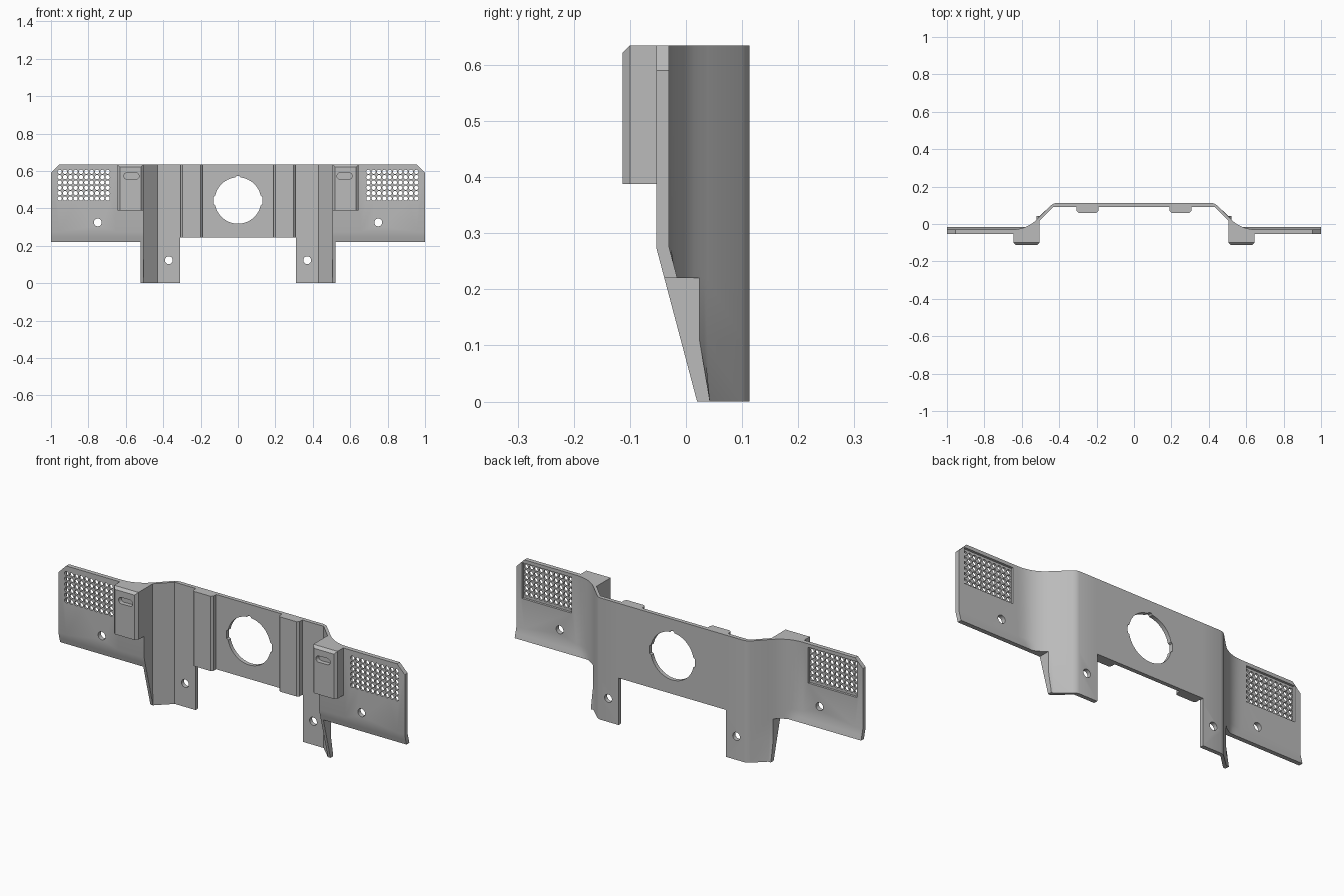
import bpy, bmesh
from math import sin, cos, pi, radians
from mathutils import Vector

if "Cube" in bpy.data.objects:
    bpy.data.objects.remove(bpy.data.objects["Cube"])

grey = bpy.data.materials.new("plain_grey")
grey.use_nodes = True
grey.diffuse_color = (0.5, 0.5, 0.5, 1)
grey.node_tree.nodes["Principled BSDF"].inputs["Base Color"].default_value = (0.5, 0.5, 0.5, 1)

TOP = 0.635
WING_FRONT, WING_BACK = -0.053, -0.03
MID_FRONT, MID_BACK = 0.092, 0.113


def finish(name, bm):
    bmesh.ops.remove_doubles(bm, verts=bm.verts, dist=1e-5)
    bmesh.ops.dissolve_degenerate(bm, edges=bm.edges, dist=1e-5)
    bmesh.ops.recalc_face_normals(bm, faces=bm.faces)
    mesh = bpy.data.meshes.new(name)
    bm.to_mesh(mesh)
    bm.free()
    mesh.materials.append(grey)
    ob = bpy.data.objects.new(name, mesh)
    bpy.context.collection.objects.link(ob)
    return ob


def add_prism(bm, outline, y0, y1):
    """Extrude an (x, z) outline from y0 to y1."""
    a = [bm.verts.new((x, y0, z)) for x, z in outline]
    b = [bm.verts.new((x, y1, z)) for x, z in outline]
    bm.faces.new(a)
    bm.faces.new(b[::-1])
    for i in range(len(a)):
        bm.faces.new((a[i], b[i], b[i - 1], a[i - 1]))


def circle(x, z, r, n):
    return [(x + r * cos(2 * pi * i / n), z + r * sin(2 * pi * i / n)) for i in range(n)]


def rect(x0, x1, z0, z1):
    return [(x0, z0), (x1, z0), (x1, z1), (x0, z1)]


def activate(ob):
    bpy.ops.object.select_all(action='DESELECT')
    bpy.context.view_layer.objects.active = ob
    ob.select_set(True)


def cut(ob, outlines, y0, y1):
    bm = bmesh.new()
    for outline in outlines:
        add_prism(bm, outline, y0, y1)
    cutter = finish("cutter", bm)
    cutter.hide_render = True
    mod = ob.modifiers.new("cut", 'BOOLEAN')
    mod.operation, mod.solver, mod.object = 'DIFFERENCE', 'EXACT', cutter
    activate(ob)
    bpy.ops.object.modifier_apply(modifier=mod.name)
    bpy.data.objects.remove(cutter)


def block(name, x0, x1, y0, y1, z0, z1, bevel, top_bevel):
    """Block with chamfered front side edges, and optionally the front top edge."""
    bm = bmesh.new()
    add_prism(bm, rect(x0, x1, z0, z1), y0, y1)
    edges = []
    for e in bm.edges:
        a, b = (v.co for v in e.verts)
        if a.y + b.y < 2 * y0 + 1e-5:
            upright = abs(a.z - b.z) > 1e-4
            if upright or (top_bevel and a.z > z1 - 1e-4):
                edges.append(e)
    bmesh.ops.bevel(bm, geom=edges, offset=bevel, segments=1, affect='EDGES')
    return finish(name, bm)


# Half plan of the bent plate: (front point, back point) per column
plan = [((x, MID_FRONT), (x, MID_BACK)) for x in (0, 0.31)]
plan += [((0.43, MID_FRONT), (0.415, MID_BACK)),
         ((0.435, 0.087), (0.43, 0.109)),
         ((0.442, 0.08), (0.443, 0.1)),
         ((0.505, 0.017), (0.505, 0.038)),
         ((0.505, WING_FRONT), (0.511, 0.032)),
         ((0.52, WING_FRONT), (0.52, 0.024))]
p0, p1, p2 = Vector((0.515, 0.028)), Vector((0.573, WING_BACK)), Vector((0.655, WING_BACK))
for i in range(1, 9):
    t = i / 8
    p = p0 * (1 - t) ** 2 + p1 * 2 * t * (1 - t) + p2 * t * t
    if p.x > 0.525:
        plan.append(((p.x, WING_FRONT), (p.x, p.y)))
plan += [((x, WING_FRONT), (x, WING_BACK)) for x in (0.955, 1)]
levels = [0, 0.11, 0.22, 0.245, 0.275, TOP]


def present(i, j):
    """Is the plate there between columns i, i+1 and levels j, j+1?"""
    if not (0 <= i < len(plan) - 1 and 0 <= j < len(levels) - 1):
        return False
    x = (plan[i][1][0] + plan[i + 1][1][0]) / 2
    foot = 0.245 if x < 0.31 else 0 if x < 0.52 else 0.22
    return levels[j] >= foot


# Bent plate, swept back below the crease
bm = bmesh.new()
cache = {}


def vert(side, i, j):
    if (side, i, j) not in cache:
        x, y = plan[i][side]
        z = levels[j]
        sweep = max(0, 0.275 - z) * 0.265
        y = max(y, (WING_FRONT, WING_BACK)[side] + sweep)
        if i == len(plan) - 1 and z == TOP:
            z -= 0.045
        cache[side, i, j] = bm.verts.new((x, y, z))
    return cache[side, i, j]


for i in range(len(plan) - 1):
    for j in range(len(levels) - 1):
        if not present(i, j):
            continue
        ring = [(i, j), (i + 1, j), (i + 1, j + 1), (i, j + 1)]
        for side in (0, 1):
            bm.faces.new([vert(side, *c) for c in ring])
        beyond = [(i, j - 1), (i + 1, j), (i, j + 1), (i - 1, j)]
        for k, n in enumerate(beyond):
            if n[0] >= 0 and not present(*n):
                a, b = ring[k], ring[(k + 1) % 4]
                bm.faces.new((vert(0, *a), vert(0, *b), vert(1, *b), vert(1, *a)))
plate = finish("bent_plate", bm)
mirror = plate.modifiers.new("mirror", 'MIRROR')
mirror.merge_threshold = 1e-4
activate(plate)
bpy.ops.object.modifier_apply(modifier=mirror.name)

# Grille recesses in the back of the wings
cut(plate, [rect(s * 0.825 - 0.142, s * 0.825 + 0.142, 0.43, 0.617) for s in (-1, 1)], -0.042, 0.05)

# Grille, bolt holes and the notched centre opening
holes = []
for s in (-1, 1):
    for c in range(10):
        for r in range(6):
            holes.append(circle(s * (0.697 + c * 0.0285), 0.453 + r * 0.0285, 0.0115, 12))
    holes += [circle(s * 0.75, 0.325, 0.021, 24), circle(s * 0.37, 0.123, 0.021, 24)]
opening = []
for i in range(120):
    a = 2 * pi * i / 120
    notch = abs(sin(a)) < 0.2 or (abs(cos(a)) < 0.09 and sin(a) > 0)
    r = 0.132 if notch else 0.124
    opening.append((r * cos(a), 0.442 + r * sin(a)))
cut(plate, holes + [opening], -0.2, 0.2)
activate(plate)
bpy.ops.object.shade_smooth_by_angle(angle=radians(25))

# Ribs and slotted blocks on the front
for s, word in ((-1, "right"), (1, "left")):
    xs = sorted((s * 0.19, s * 0.307))
    block(word + "_rib", *xs, 0.06, MID_FRONT, 0.245, TOP, 0.01, False)
    xs = sorted((s * 0.505, s * 0.645))
    housing = block(word + "_slotted_block", *xs, -0.113, WING_FRONT, 0.388, TOP, 0.013, True)
    slot = []
    for i in range(18):
        a = 2 * pi * (i + 0.5) / 18
        slot.append((s * 0.57 + 0.017 * cos(a) + (0.024 if cos(a) > 0 else -0.024),
                     0.573 + 0.017 * sin(a)))
    cut(housing, [slot], -0.2, -0.09)
